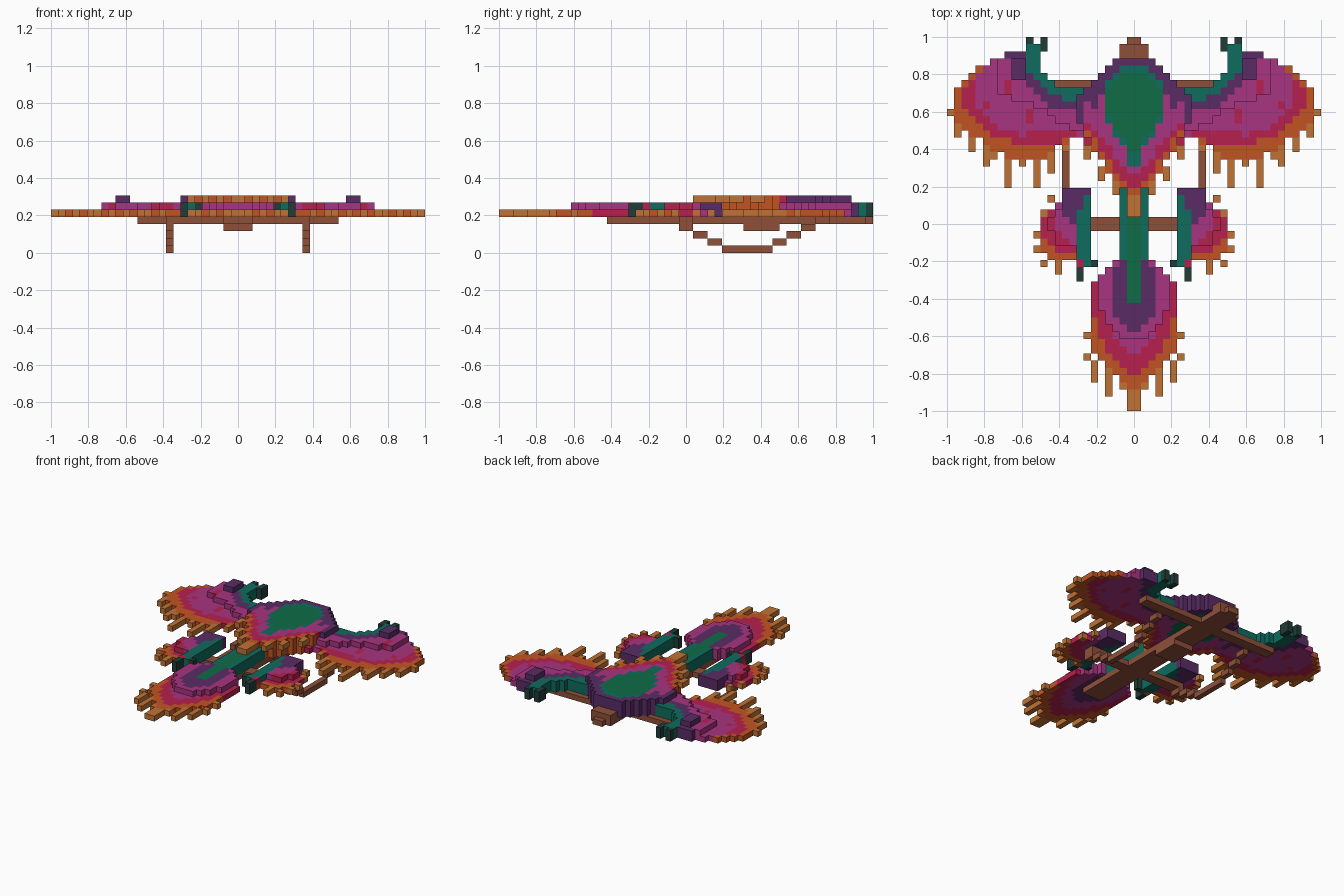
import bpy
import bmesh

if "Cube" in bpy.data.objects:
    bpy.data.objects.remove(bpy.data.objects["Cube"])

U = 1 / 26  # block size


def linear(c):
    return c / 12.92 if c <= 0.04045 else ((c + 0.055) / 1.055) ** 2.4


COLOURS = {"brown": "8F503A", "orange": "C25422", "amber": "C07235", "crimson": "B6204D",
           "magenta": "A83481", "purple": "5A2C66", "teal": "0F6C5E", "green": "0F6C46",
           "dark_teal": "203C37"}
MATS = {}
for name, code in COLOURS.items():
    rgba = [linear(int(code[i:i + 2], 16) / 255) for i in (0, 2, 4)] + [1]
    m = bpy.data.materials.new(name)
    m.use_nodes = True
    m.diffuse_color = rgba
    bsdf = m.node_tree.nodes["Principled BSDF"]
    bsdf.inputs["Base Color"].default_value = rgba
    bsdf.inputs["Roughness"].default_value = 0.9
    MATS[name] = m

taken = set()


def inside(x, y, poly):
    hit = False
    for (ax, ay), (bx, by) in zip(poly, poly[1:] + poly[:1]):
        if (ay > y) != (by > y) and x < ax + (y - ay) * (bx - ax) / (by - ay):
            hit = not hit
    return hit


def put(cells, x, y, z, colour):
    """Place a block and its mirror image, unless the spot is occupied."""
    for cx in (x, -1 - x):
        if (cx, y, z) not in taken:
            taken.add((cx, y, z))
            cells[(cx, y, z)] = colour


def fill(cells, layers, outline, base, bands=()):
    """Fill a half outline; later colour bands paint over earlier ones."""
    for x in range(26):
        for y in range(-26, 26):
            if inside(x + .5, y + .5, outline):
                colour = base
                for c, poly in bands:
                    if inside(x + .5, y + .5, poly):
                        colour = c
                for z in layers:
                    put(cells, x, y, z, colour)


def columns(cells, z, colour, spans):
    for x, y0, y1 in spans:
        for y in range(y0, y1 + 1):
            put(cells, x, y, z, colour)


def box(cells, x0, x1, y0, y1, layers, colour):
    for z in layers:
        columns(cells, z, colour, [(x, y0, y1 - 1) for x in range(x0, x1)])


SIDES = {(1, 0, 0): [(1, 0, 0), (1, 1, 0), (1, 1, 1), (1, 0, 1)],
         (-1, 0, 0): [(0, 0, 0), (0, 0, 1), (0, 1, 1), (0, 1, 0)],
         (0, 1, 0): [(0, 1, 0), (0, 1, 1), (1, 1, 1), (1, 1, 0)],
         (0, -1, 0): [(0, 0, 0), (1, 0, 0), (1, 0, 1), (0, 0, 1)],
         (0, 0, 1): [(0, 0, 1), (1, 0, 1), (1, 1, 1), (0, 1, 1)],
         (0, 0, -1): [(0, 0, 0), (0, 1, 0), (1, 1, 0), (1, 0, 0)]}


def build(name, cells):
    """Turn blocks into one mesh, skipping faces between neighbours."""
    bm = bmesh.new()
    used = sorted(set(cells.values()))
    verts = {}
    for (x, y, z), colour in cells.items():
        for (dx, dy, dz), quad in SIDES.items():
            if (x + dx, y + dy, z + dz) in cells:
                continue
            loop = []
            for a, b, c in quad:
                key = (x + a, y + b, z + c)
                if key not in verts:
                    verts[key] = bm.verts.new([k * U for k in key])
                loop.append(verts[key])
            bm.faces.new(loop).material_index = used.index(colour)
    mesh = bpy.data.meshes.new(name)
    bm.to_mesh(mesh)
    bm.free()
    for c in used:
        mesh.materials.append(MATS[c])
    bpy.context.collection.objects.link(bpy.data.objects.new(name, mesh))


# Wooden frame: spine, nose, cross bars
frame = {}
box(frame, 0, 2, -11, 25, [4], "brown")
box(frame, 0, 1, 25, 26, [4], "brown")
box(frame, 0, 2, 23, 25, [5], "brown")
box(frame, 0, 2, 8, 13, [3], "brown")
box(frame, 2, 14, 18, 20, [4], "brown")
box(frame, 2, 10, -1, 1, [4], "brown")
build("frame", frame)

# Landing skids stepping down between the cross bars
skids = {}
for z, spans in {3: [(-1, 1), (16, 18)], 2: [(1, 3), (14, 16)],
                 1: [(3, 5), (12, 14)], 0: [(5, 12)]}.items():
    for a, b in spans:
        box(skids, 9, 10, a, b, [z], "brown")
build("skids", skids)

# Body shell with nested colour bands
body = {}
fill(body, [5, 6, 7],
     [(0, 4), (1, 4), (3, 6), (4, 8), (6, 10), (7, 13), (8, 14), (8, 18), (6, 20), (5, 21), (2, 23), (0, 23)],
     "orange",
     [("crimson", [(0, 4), (2, 6), (3, 8), (5, 10), (6, 13), (8, 14), (8, 24), (0, 24)]),
      ("magenta", [(0, 6), (1, 7), (3, 10), (5, 12), (6, 14), (8, 14), (8, 24), (0, 24)]),
      ("purple", [(8, 14), (7, 14), (7, 17), (5, 16), (5, 18), (4, 19), (0, 22), (0, 24), (8, 24)]),
      ("teal", [(0, 8), (1, 8), (1, 10), (2, 11), (3, 13), (4, 14), (4, 20), (3, 21), (2, 22), (0, 22)]),
      ("green", [(0, 9), (1, 11), (2, 12), (3, 14), (4, 15), (4, 19), (2, 21), (0, 21)])])
columns(body, 7, "amber", [(0, 1, 3), (2, 4, 5), (4, 6, 7), (6, 9, 10)])
build("body", body)

# Large wings, raised toward the leading edge
WING = [("crimson", [(0, 25), (15, 25), (20, 23), (24, 19), (24, 16), (23, 15), (21, 13), (19, 12),
                     (16, 11), (12, 11), (9, 12), (7, 11), (0, 11)]),
        ("magenta", [(0, 25), (18, 24), (21, 22), (22, 20), (22, 17), (20, 14), (16, 12.4), (12, 13),
                     (10, 13), (7, 12), (0, 12)]),
        ("crimson", [(17, 18), (18, 18), (18, 20), (17, 20)]),
        ("crimson", [(20, 16), (21, 16), (21, 17), (20, 17)]),
        ("crimson", [(14, 14), (15, 14), (15, 16), (14, 16)]),
        ("purple", [(0, 25), (15, 25), (18, 24), (18, 23), (16, 22), (15.5, 20), (13, 18), (12, 16.4),
                    (8, 16), (8, 14.4), (7, 14.4), (6, 17), (0, 17)]),
        ("teal", [(13, 25), (15, 25), (15, 21), (13, 19), (11, 18), (9.6, 17), (7, 18), (7, 19),
                  (10, 19), (12, 21), (13, 22)])]
wings = {}
fill(wings, [5],
     [(3, 20), (6, 20), (7, 19), (10, 19), (12, 20), (13, 22), (13, 25), (15, 25), (15, 24), (18, 24),
      (19, 23), (21, 22), (24, 20), (25, 18), (25, 15), (24, 13), (22, 12), (20, 10), (17, 9), (13, 9),
      (10, 11), (8, 13), (7, 11), (3, 10)], "orange", WING)
fill(wings, [6],
     [(3, 20), (6, 20), (7, 19), (10, 19), (12, 20), (13, 22), (13, 25), (15, 25), (15, 24), (18, 24),
      (19, 22), (19, 18), (16, 17), (13, 16), (11, 14), (8, 13), (3, 13)], "magenta", WING)
box(wings, 15, 17, 20, 23, [7], "purple")
columns(wings, 5, "amber", [(25, 15, 15), (24, 12, 13), (22, 10, 11), (20, 8, 10), (19, 9, 9), (17, 5, 8),
                            (15, 8, 8), (13, 5, 8), (11, 7, 9), (9, 10, 11)])
for z in (5, 6):
    columns(wings, z, "dark_teal", [(14, 25, 25), (12, 25, 25), (12, 24, 24)])
build("large_wings", wings)

# Central beam with a raised ridge
beam = {}
box(beam, 0, 1, -11, 6, [5, 6], "green")
box(beam, 1, 2, -5, 5, [5, 6], "teal")
build("beam", beam)

# Tail fan
TAIL = [("crimson", [(0, -5), (4, -5), (6, -8), (6, -12), (5, -15), (4, -17), (2, -19.4), (0, -21)]),
        ("magenta", [(0, -5), (3, -5), (5, -8), (5, -11), (4, -13), (2, -17), (0, -18)]),
        ("purple", [(0, -5), (2, -5), (3, -7), (3, -12), (2, -14), (0, -16)])]
tail = {}
fill(tail, [5], [(0, -5), (2, -5), (4, -6), (6, -9), (6, -17), (4, -20), (2, -22), (0, -23)], "orange", TAIL)
fill(tail, [6], [(0, -5), (2, -5), (4, -6), (5, -8), (5, -11), (4, -13), (2, -16), (0, -16)], "magenta", TAIL)
columns(tail, 5, "amber", [(0, -26, -22), (1, -23, -22), (3, -24, -21), (5, -22, -20), (6, -19, -19),
                           (6, -16, -16), (5, -18, -17)])
build("tail_fan", tail)

# Small front wings
SMALL = [("crimson", [(6, 5), (10, 5), (11, 3), (13, 0), (13, -2), (11, -4), (8, -4), (6, -5)]),
         ("magenta", [(6, 5), (10, 5), (11, 3), (11, 0), (10, -2), (8, -3), (6, -3)]),
         ("purple", [(6, 5), (10, 5), (10, 1), (9, 0), (8, -1), (6, -1)]),
         ("teal", [(6, 4), (7, 4), (8, 0), (8, -5), (7, -6), (6, -6)])]
small = {}
fill(small, [5], [(6, 4), (7, 5), (10, 5), (10, 3), (12, 2), (13, 0), (13, -3), (12, -5), (9, -5),
                  (8, -4), (8, -6), (6, -6)], "orange", SMALL)
fill(small, [6], [(6, 4), (7, 5), (10, 5), (10, 3), (11, 2), (12, 0), (11, -3), (8, -3), (8, -6), (6, -6)],
     "crimson", SMALL)
columns(small, 5, "amber", [(13, -2, -2), (13, -4, -4), (12, -6, -6), (10, -7, -6), (12, 1, 1), (11, 3, 3)])
for z in (5, 6):
    columns(small, z, "dark_teal", [(7, -8, -7), (5, -6, -6)])
build("small_wings", small)
